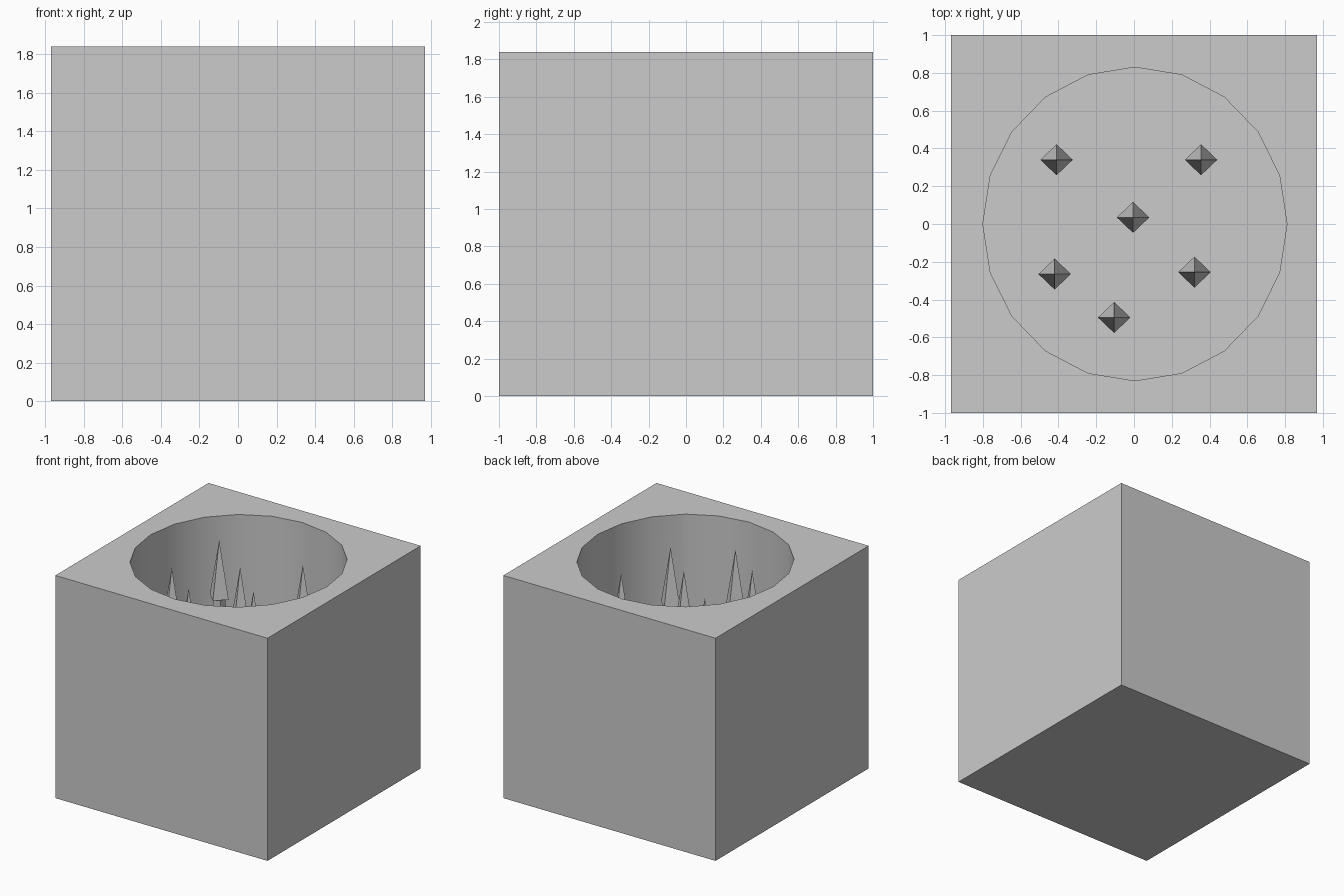
import bpy
import math

if "Cube" in bpy.data.objects:
    bpy.data.objects.remove(bpy.data.objects["Cube"], do_unlink=True)

WIDTH, DEPTH, HEIGHT = 1.94, 2.0, 1.84
FLOOR = 0.18        # bottom of the pit
NECK = 1.30         # where shaft meets point
TIP = 1.77

stone = bpy.data.materials.new("grey stone")
stone.use_nodes = True
stone.diffuse_color = (0.6, 0.6, 0.6, 1)
stone.node_tree.nodes["Principled BSDF"].inputs["Base Color"].default_value = (0.6, 0.6, 0.6, 1)


def finish(name, scale):
    """Name the active object, apply its scale and colour it."""
    ob = bpy.context.object
    ob.name = ob.data.name = name
    ob.scale = scale
    bpy.ops.object.transform_apply(location=False, rotation=False, scale=True)
    ob.data.materials.append(stone)
    return ob


# Cutter for the round pit
bpy.ops.mesh.primitive_cylinder_add(vertices=20, radius=1, depth=2,
                                    location=(0.005, 0, FLOOR + 1))
cutter = finish("pit_cutter", (0.805, 0.83, 1))
cutter.hide_render = True

# Block with the pit cut into its top
bpy.ops.mesh.primitive_cube_add(size=1, location=(0, 0, HEIGHT / 2))
block = finish("pit_block", (WIDTH, DEPTH, HEIGHT))
cut = block.modifiers.new("pit", 'BOOLEAN')
cut.operation = 'DIFFERENCE'
cut.solver = 'EXACT'
cut.object = cutter
bpy.ops.object.modifier_apply(modifier=cut.name)
bpy.ops.object.shade_smooth_by_angle(angle=math.radians(30))
bpy.data.objects.remove(cutter, do_unlink=True)

# Stakes: square shaft with a wider four-sided point
stakes = [(-0.41, 0.34), (0.355, 0.34), (-0.005, 0.035),
          (-0.42, -0.265), (0.32, -0.255), (-0.105, -0.495)]
for i, (x, y) in enumerate(stakes, 1):
    bpy.ops.mesh.primitive_cube_add(size=1, location=(x, y, (FLOOR + NECK) / 2))
    finish(f"stake_shaft_{i}", (0.066, 0.066, NECK - FLOOR))
    bpy.ops.mesh.primitive_cone_add(vertices=4, radius1=1, radius2=0, depth=1,
                                    location=(x, y, (NECK + TIP) / 2))
    finish(f"stake_point_{i}", (0.086, 0.082, TIP - NECK))
